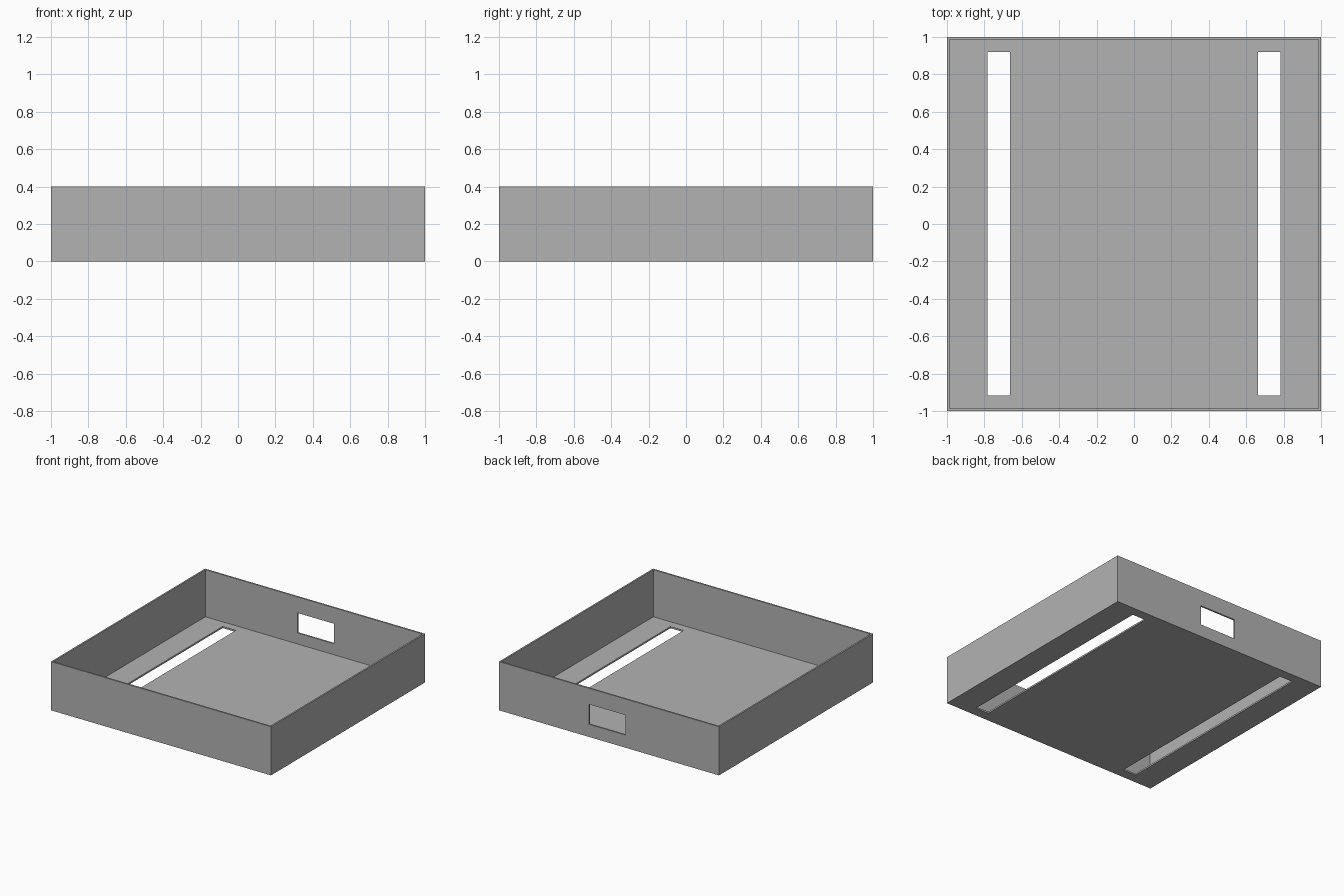
import bpy

WALL = 0.0133
HEIGHT = 0.4

old = bpy.data.objects.get("Cube")
if old:
    bpy.data.objects.remove(old, do_unlink=True)

# Single plain grey
grey = bpy.data.materials.new("light_grey")
grey.use_nodes = True
colour = (0.45, 0.45, 0.45, 1)
grey.diffuse_color = colour
grey.node_tree.nodes["Principled BSDF"].inputs["Base Color"].default_value = colour


def box(name, low, high):
    """Box spanning two opposite corners."""
    centre = [(a + b) / 2 for a, b in zip(low, high)]
    bpy.ops.mesh.primitive_cube_add(size=1, location=centre)
    obj = bpy.context.object
    obj.name = name
    obj.scale = [b - a for a, b in zip(low, high)]
    bpy.ops.object.transform_apply(location=True, rotation=False, scale=True)
    obj.data.materials.append(grey)
    return obj


def cut(target, cutter):
    """Subtract the cutter from the target and discard it."""
    cutter.hide_render = True
    mod = target.modifiers.new("cut", "BOOLEAN")
    mod.operation = "DIFFERENCE"
    mod.solver = "EXACT"
    mod.object = cutter
    bpy.context.view_layer.objects.active = target
    bpy.ops.object.modifier_apply(modifier=mod.name)
    bpy.data.objects.remove(cutter, do_unlink=True)


# Open thin-walled tray
tray = box("tray", (-1, -1, 0), (1, 1, HEIGHT))
inner = 1 - WALL
cut(tray, box("cavity", (-inner, -inner, WALL), (inner, inner, HEIGHT + 0.1)))

# Long floor slots, one per side
for side in (-1, 1):
    x = side * 0.724
    cut(tray, box("floor_slot", (x - 0.06, -0.917, -0.1), (x + 0.06, 0.92, 0.1)))

# Rectangular opening in the back wall
cut(tray, box("back_window", (-0.15, 0.9, 0.104), (0.182, 1.1, 0.268)))
